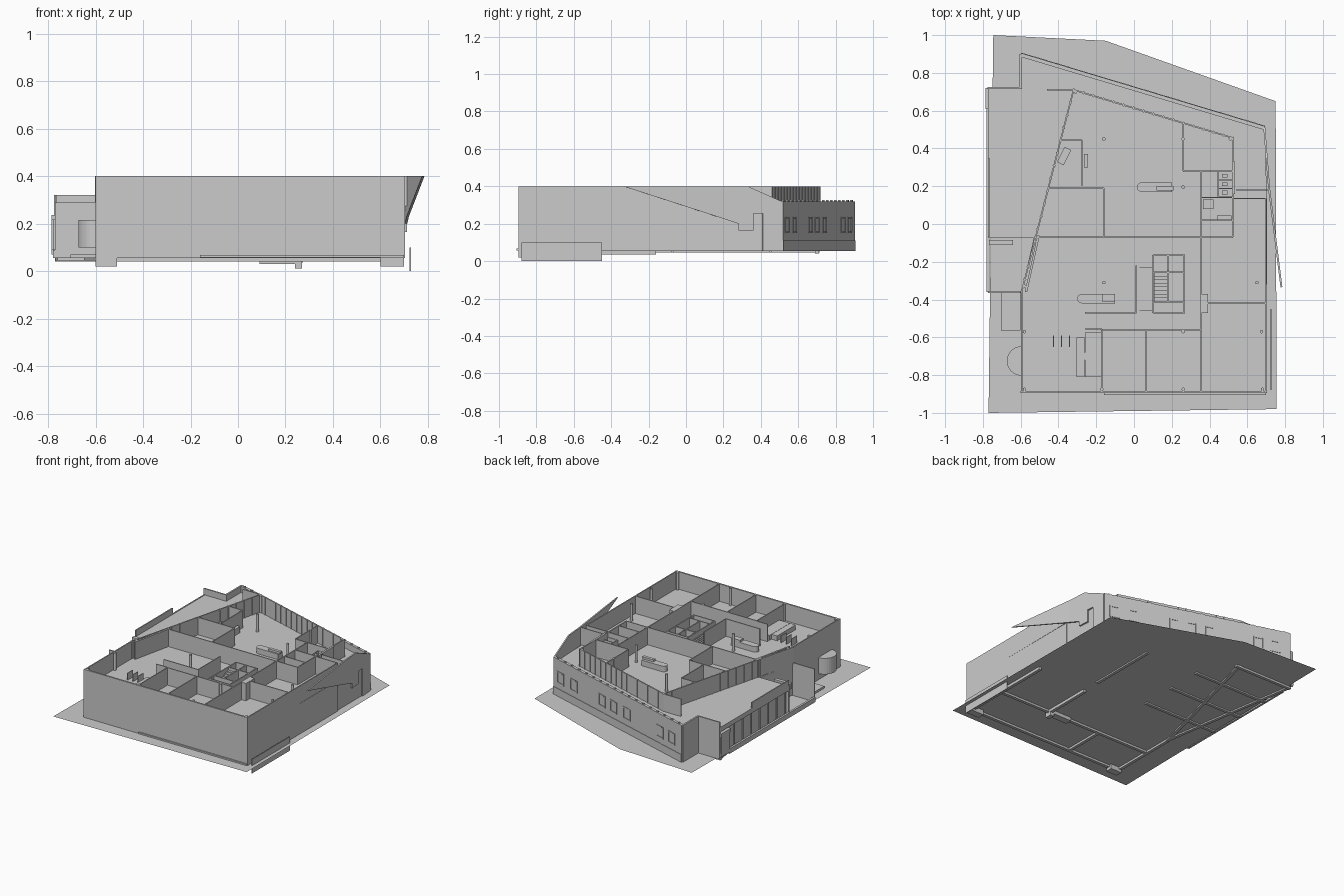
import bpy, bmesh, math
from mathutils import Vector

if "Cube" in bpy.data.objects:
    bpy.data.objects.remove(bpy.data.objects["Cube"])

G, F, T, L = 0.055, 0.275, 0.40, 0.32   # ground, upper floor, tall wall top, low wall top


def mesh_object(name, bm):
    bmesh.ops.recalc_face_normals(bm, faces=bm.faces)
    me = bpy.data.meshes.new(name)
    bm.to_mesh(me)
    bm.free()
    ob = bpy.data.objects.new(name, me)
    bpy.context.collection.objects.link(ob)
    return ob


def prism(name, pts, z0, z1):
    """Extrude a plan outline; a flat sheet when z0 == z1."""
    bm = bmesh.new()
    face = bm.faces.new([bm.verts.new((x, y, z0)) for x, y in pts])
    if z1 != z0:
        ext = bmesh.ops.extrude_face_region(bm, geom=[face])
        for v in ext["geom"]:
            if isinstance(v, bmesh.types.BMVert):
                v.co.z = z1
    return mesh_object(name, bm)


def box(name, x0, x1, y0, y1, z0, z1):
    return prism(name, [(x0, y0), (x1, y0), (x1, y1), (x0, y1)], z0, z1)


def wall(name, p, q, z0=F, z1=T, t=0.008):
    p, q = Vector(p), Vector(q)
    d = (q - p).normalized()
    n = Vector((-d.y, d.x)) * t / 2
    return prism(name, [p + n, p - n, q - n, q + n], z0, z1)


def cylinder(name, x, y, r, z0, z1, n=16):
    return prism(name, [(x + r * math.cos(i * math.tau / n), y + r * math.sin(i * math.tau / n))
                        for i in range(n)], z0, z1)


def counter(name, x0, x1, y, r, z0, z1):
    """Desk with rounded ends."""
    pts = [(x1 - r, y - r), (x1, y - r), (x1, y + r), (x0 + r, y + r)]
    pts += [(x0 + r - r * math.sin(a * math.pi / 8), y + r * math.cos(a * math.pi / 8)) for a in range(1, 9)]
    return prism(name, pts[1:], z0, z1)


# Ground sheet and upper floor
prism("ground_plate", [(-.745, 1), (-.15, .97), (.75, .65), (.755, -.98), (-.77, -1)], G, G)
prism("upper_floor", [(-.77, .72), (-.6, .72), (-.6, .9), (.69, .51), (.705, .13), (.7, -.89),
                      (-.595, -.89), (-.595, -.36), (-.53, -.07), (-.77, -.07)], F - .02, F)

# Outer walls
wall("front_wall", (-.6, -.89), (.704, -.89), G, T, .012)
wall("right_wall", (.698, -.89), (.698, .135), G, T)
wall("left_wall", (-.595, -.89), (-.595, -.36), G, T)
wall("slanted_left_wall", (-.595, -.36), (-.32, .71), G, T)
wall("slanted_left_lining", (-.572, -.36), (-.505, -.06), F, T, .012)
wall("upper_back_wall", (-.32, .71), (.525, .455), F, T)
wall("upper_back_stub", (-.46, .712), (-.32, .712))
wall("back_wall", (-.6, .895), (.69, .508), G, L, .02)
wall("back_left_return", (-.6, .72), (-.6, .9), G, L, .012)
wall("terrace_end_wall", (-.775, .72), (-.594, .72), G, L, .01)
wall("terrace_facade", (-.74, -.07), (-.74, .72), G, F)
wall("terrace_parapet", (-.768, -.07), (-.768, .35), F - .03, L)
wall("terrace_edge", (-.768, .35), (-.768, .72), F - .03, F + .003)
wall("terrace_south_facade", (-.77, -.07), (-.53, -.07), G, F)
box("terrace_bench", -.768, -.64, -.11, -.085, F - .03, F + .01)
wall("porch_wall", (-.772, -.36), (-.595, -.36), G, .29)
box("porch_curb", -.78, -.765, -.36, .62, G, .09)
box("porch_step", -.705, -.6, -.565, -.36, G, .07)
for n, z in (("foot", .07), ("head", .215)):
    box("corner_frame_" + n, -.785, -.72, .61, .72, z, z + .022)
box("corner_frame_post", -.785, -.775, .62, .715, .07, .237)
cylinder("round_entrance", -.595, -.725, .078, .1, .215, 32)
box("front_sill", -.16, .7, -.905, -.89, .058, .068)
box("right_panel", .722, .728, -.88, -.45, 0, .1)

# Facade mullions on the terrace side
for i in range(9):
    y = -.06 + i * .096
    box(f"facade_mullion_{i}", -.75, -.738, y - .004, y + .004, G, F)

# Leaning fin on the right: profile in (y, z), bent in plan
def fin_x(y):
    return .69 + (.51 - y) * .078 if y > .19 else .715 + (.19 - y) * .125


profile = [(-.335, .4), (.19, .23), (.28, .2), (.28, .165), (.36, .165), (.36, .255), (.41, .255),
           (.41, G), (.51, G), (.51, L), (.33, .4), (.19, .4)]
bm = bmesh.new()
vs = [bm.verts.new((fin_x(y), y, z)) for y, z in profile]
bm.faces.new([vs[0], vs[1], vs[11]])
bm.faces.new(vs[1:])
fin = mesh_object("right_fin", bm)
sol = fin.modifiers.new("thickness", "SOLIDIFY")
sol.thickness, sol.offset = .01, 0
wall("fin_recess_wall", (.69, .13), (.69, .5), G, F)

# Window frames and base band on the back wall
a, b = Vector((.69, .508)), Vector((-.6, .895))
d = (b - a).normalized()
out = Vector((d.y, -d.x))
if out.y < 0:
    out = -out
off = out * .0105
wall("back_base_band", a + off, b + off, G, .11, .004)
for i, yy in enumerate((.53, .57, .655, .69, .73, .83, .865)):
    s = (yy - .508) / .387 * (b - a).length
    c = a + d * s + off
    for k in (-1, 1):
        m = c + d * .033 * k
        wall(f"window_jamb_{i}_{k}", m - d * .004, m + d * .004, .15, .235, .006)
    wall(f"window_sill_{i}", c - d * .033, c + d * .033, .15, .158, .006)
    wall(f"window_head_{i}", c - d * .033, c + d * .02, .227, .235, .006)
for i in range(18):
    c = a + (b - a) * (i + .5) / 18
    wall(f"parapet_stud_{i}", c - d * .006, c + d * .006, L, L + .006, .012)

# Mullions along the upper back and slanted walls
for nm, p, q, cnt in (("back", (-.32, .71), (.525, .455), 16), ("left", (-.595, -.36), (-.32, .71), 16)):
    p, q = Vector(p), Vector(q)
    u = (q - p).normalized()
    for i in range(cnt + 1):
        c = p.lerp(q, i / cnt)
        wall(f"{nm}_mullion_{i}", c - u * .004, c + u * .004, F, T, .014)

# Upper storey partitions: x0, y0, x1, y1
parts = [(-.53, -.07, .525, -.07), (.523, -.07, .523, .455), (-.16, -.07, -.16, .19), (-.455, .19, -.16, .19),
         (-.275, .2, -.275, .445), (-.385, .445, -.275, .445), (.26, .28, .26, .53), (.26, .28, .523, .28),
         (.355, -.07, .355, .28), (.355, .14, .523, .14), (.355, .02, .523, .02), (.355, -.89, .355, -.07),
         (.355, -.42, .698, -.42), (-.17, -.56, .355, -.56), (-.17, -.89, -.17, -.56), (.065, -.89, .065, -.56),
         (.012, -.47, .012, -.22), (-.26, -.47, .012, -.47), (-.26, -.556, -.17, -.556),
         (.53, .16, .53, .33), (.523, .135, .695, .135), (.54, .18, .715, .18)]
for i, (x0, y0, x1, y1) in enumerate(parts):
    wall(f"partition_{i}", (x0, y0), (x1, y1), F, T, .007)

# Washroom cubicles and fixtures
for i in range(4):
    y = .145 + i * .044
    wall(f"cubicle_{i}", (.445, y), (.523, y), F, F + .09, .005)
    if i < 3:
        box(f"fixture_{i}", .465, .495, y + .012, y + .032, F, F + .03)
wall("cubicle_front", (.445, .14), (.445, .28), F, F + .09, .005)
box("wash_counter", .365, .42, .08, .13, F, F + .04)
box("wash_bench", .44, .515, .025, .045, F, F + .04)

# Stair core, with a stepped flight beside it
for i, (x0, y0, x1, y1) in enumerate([(.1, -.165, .27, -.165), (.1, -.47, .27, -.47), (.1, -.47, .1, -.165),
                                      (.265, -.47, .265, -.165), (.18, -.25, .18, -.165), (.1, -.255, .265, -.255),
                                      (.1, -.415, .265, -.415), (.18, -.41, .18, -.255)]):
    wall(f"stair_wall_{i}", (x0, y0), (x1, y1), F, F + .085, .008)
for i in range(8):
    box(f"stair_step_{i}", .105, .175, -.41 + i * .019, -.391 + i * .019, F, F + .008 * (i + 1))
    box(f"landing_step_{i}", .02 + i * .01, .03 + i * .01, -.46, -.23, F, F + .006 * (i + 1))
box("shaft_block", .355, .392, -.47, -.37, F, T)

# Columns on the structural grid
for i, (x, y) in enumerate([(-.58, -.875), (-.17, -.875), (.26, -.875), (.68, -.875), (-.58, -.57), (.26, -.57),
                            (.675, -.57), (-.16, -.31), (.65, -.31), (-.58, -.33), (.26, .195), (-.16, .45),
                            (.26, .45), (.51, .45), (-.31, .7)]):
    cylinder(f"column_{i}", x, y, .009, F, T, 12)

# Furniture
counter("reception_counter", .015, .2, .195, .025, F, F + .04)
box("reception_screen", .12, .21, .178, .2, F + .04, F + .055)
counter("bar_counter", -.3, -.1, -.395, .025, F, F + .04)
box("bar_screen", -.17, -.1, -.41, -.37, F + .04, F + .055)
box("office_table", -.26, -.175, -.81, -.575, F, F + .035)
counter("lounge_sofa_base", -.305, -.26, -.7, .02, F, F + .03)
box("lounge_sofa", -.305, -.262, -.81, -.6, F, F + .035)
for i in range(3):
    box(f"low_screen_{i}", -.428 + i * .042, -.423 + i * .042, -.65, -.59, F, F + .05)
wall("slanted_desk", (-.39, .32), (-.35, .4), F, F + .04, .04)
box("side_cabinet", -.265, -.243, .3, .37, F, F + .045)

# Foundation beams under the plate: x0, y0, x1, y1, lowest z
beams = [(-.58, -.875, .69, -.875, .04), (-.58, -.57, .68, -.57, .04), (.26, -.57, .26, -.2, .035),
         (-.17, -.875, -.17, -.57, .04), (-.59, -.88, -.59, -.36, .04), (-.59, -.36, -.76, .7, .045),
         (-.595, -.36, -.32, .71, .045), (-.76, -.07, -.16, -.07, .045), (-.76, .19, -.16, .19, .045),
         (-.76, .45, -.16, .45, .045), (-.77, .7, -.3, .7, .04), (.26, -.07, .26, .45, .045),
         (.68, -.875, .68, -.16, .035)]
for i, (x0, y0, x1, y1, z) in enumerate(beams):
    wall(f"foundation_beam_{i}", (x0, y0), (x1, y1), z, G, .022)
for i, (x0, x1, y, z) in enumerate([(-.6, -.51, -.87, .02), (.6, .7, -.87, .02), (.09, .24, -.57, .03),
                                    (.24, .27, -.57, .01)]):
    box(f"footing_{i}", x0, x1, y - .025, y + .025, z, G)
